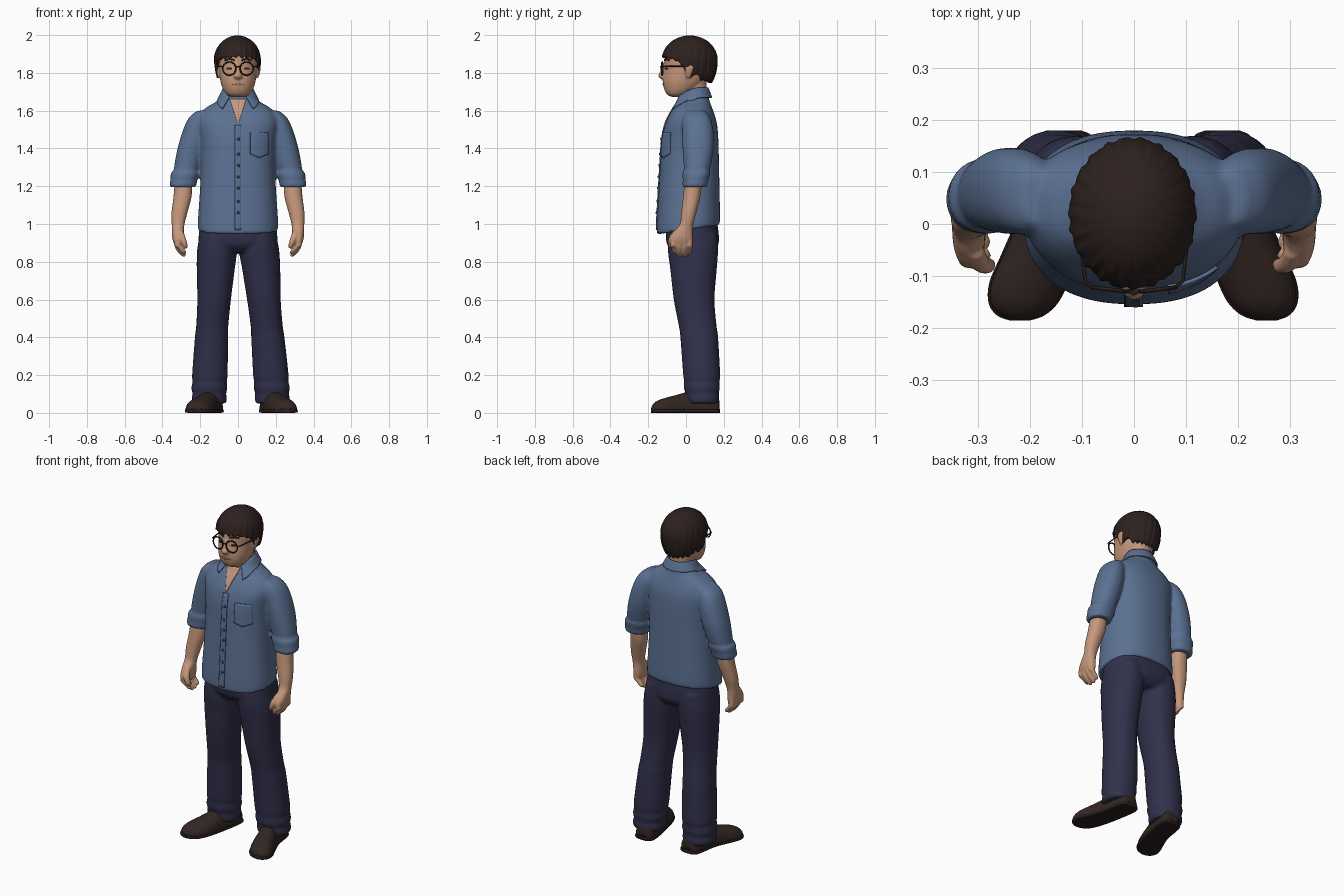
import bpy, bmesh, math
from mathutils import Vector
from mathutils.bvhtree import BVHTree

if "Cube" in bpy.data.objects:
    bpy.data.objects.remove(bpy.data.objects["Cube"])


def material(name, r, g, b):
    m = bpy.data.materials.new(name)
    m.diffuse_color = (r, g, b, 1)
    m.use_nodes = True
    m.node_tree.nodes["Principled BSDF"].inputs["Base Color"].default_value = m.diffuse_color
    return m


SHIRT = material("blue shirt", 0.105, 0.165, 0.29)
PANTS = material("navy cloth", 0.03, 0.03, 0.07)
SKIN = material("skin", 0.56, 0.31, 0.20)
HAIR = material("dark brown hair", 0.026, 0.015, 0.013)
SHOE = material("brown leather", 0.032, 0.019, 0.016)
FRAME = material("dark frame", 0.02, 0.013, 0.011)
BUTTON = material("dark blue", 0.03, 0.045, 0.09)
LIP = material("lip", 0.42, 0.20, 0.14)


def loft(bm, rings, axis='z', n=32, exp=2.2, sub=5, fix=None):
    """Closed skin over rings (cx, cy, cz, ra, rb), smoothed along its length."""
    fine = []
    for i in range(len(rings) - 1):
        p = [Vector(rings[min(max(j, 0), len(rings) - 1)]) for j in range(i - 1, i + 3)]
        for k in range(sub):
            t = k / sub
            fine.append(0.5 * (2 * p[1] + (p[2] - p[0]) * t + (2 * p[0] - 5 * p[1] + 4 * p[2] - p[3]) * t * t
                               + (3 * p[1] - p[0] - 3 * p[2] + p[3]) * t ** 3))
    fine.append(Vector(rings[-1]))
    loops = []
    for x, y, z, ra, rb in fine:
        loop = []
        for k in range(n):
            a = 2 * math.pi * k / n
            c, s = math.cos(a), math.sin(a)
            c = math.copysign(abs(c) ** (2 / exp), c) * ra
            s = math.copysign(abs(s) ** (2 / exp), s) * rb
            co = Vector((x + c, y + s, z) if axis == 'z' else (x + c, y, z + s))
            loop.append(bm.verts.new(fix(co) if fix else co))
        loops.append(loop)
    for a, b in zip(loops, loops[1:]):
        for k in range(n):
            bm.faces.new((a[k], a[(k + 1) % n], b[(k + 1) % n], b[k]))
    bm.faces.new(loops[0])
    bm.faces.new(loops[-1])


def finish(bm, name, mat, voxel=0, smooth=4, thick=0):
    bmesh.ops.recalc_face_normals(bm, faces=bm.faces)
    me = bpy.data.meshes.new(name)
    bm.to_mesh(me)
    bm.free()
    me.materials.append(mat)
    for p in me.polygons:
        p.use_smooth = True
    ob = bpy.data.objects.new(name, me)
    bpy.context.collection.objects.link(ob)
    if voxel:
        m = ob.modifiers.new("remesh", 'REMESH')
        m.mode, m.voxel_size, m.use_smooth_shade = 'VOXEL', voxel, True
        m = ob.modifiers.new("smooth", 'SMOOTH')
        m.factor, m.iterations = 0.5, smooth
    if thick:
        m = ob.modifiers.new("thickness", 'SOLIDIFY')
        m.thickness, m.offset = thick, 0
    return ob


def tree(ob):
    return BVHTree.FromObject(ob, bpy.context.evaluated_depsgraph_get())


def front(bvh, x, z, default=0.0):
    hit = bvh.ray_cast(Vector((x, -1, z)), Vector((0, 1, 0)))[0]
    return hit.y if hit else default


def grid(name, f, nu, nv, mat, thick):
    """Thin sheet from f(u, v) -> point."""
    bm = bmesh.new()
    g = [[bm.verts.new(f(i / nu, j / nv)) for j in range(nv + 1)] for i in range(nu + 1)]
    for i in range(nu):
        for j in range(nv):
            bm.faces.new((g[i][j], g[i + 1][j], g[i + 1][j + 1], g[i][j + 1]))
    return finish(bm, name, mat, thick=thick)


def patch(name, bvh, f, mat, off=0.003, nu=12, nv=16, thick=0.005):
    """Sheet f(u, v) -> (x, z) laid on the front of a body."""
    def place(u, v):
        x, z = f(u, v)
        return (x, front(bvh, x, z) - off, z)
    return grid(name, place, nu, nv, mat, thick)


def tube(name, pts, r, mat):
    cu = bpy.data.curves.new(name, 'CURVE')
    cu.dimensions, cu.bevel_depth, cu.bevel_resolution = '3D', r, 2
    s = cu.splines.new('POLY')
    s.points.add(len(pts) - 1)
    for p, co in zip(s.points, pts):
        p.co = (*co, 1)
    cu.materials.append(mat)
    ob = bpy.data.objects.new(name, cu)
    bpy.context.collection.objects.link(ob)


def mirrored(side, shift=lambda z: 0):
    return lambda p: Vector((p.x if side > 0 else -p.x + shift(p.z), p.y, p.z))


# shirt: torso and sleeves fused, with the hem dipping at the front
def hem(p):
    w = max(0, min(1, (1.2 - p.z) / 0.25))
    return Vector((p.x, p.y, p.z + (p.y + 0.155) * 0.15 * w))


bm = bmesh.new()
loft(bm, [(0, .012, .945, .213, .165), (0, .013, 1.0, .212, .167), (0, .017, 1.2, .2, .16),
          (0, .02, 1.35, .195, .154), (0, .022, 1.45, .2, .149), (0, .027, 1.53, .212, .137),
          (0, .032, 1.58, .2, .119), (0, .036, 1.615, .17, .102), (0, .04, 1.645, .12, .087),
          (0, .042, 1.68, .08, .075)], n=64, exp=2.35, fix=hem)
for side in (1, -1):
    loft(bm, [(.185, .05, 1.6, .03, .05), (.203, .055, 1.565, .055, .072), (.222, .062, 1.5, .068, .082),
              (.247, .064, 1.4, .073, .082), (.268, .06, 1.31, .069, .072), (.274, .057, 1.285, .066, .068),
              (.279, .055, 1.27, .076, .073), (.285, .051, 1.24, .073, .069), (.288, .05, 1.23, .07, .066),
              (.29, .048, 1.215, .072, .067), (.292, .046, 1.195, .067, .063)], fix=mirrored(side))
shirt = finish(bm, "shirt", SHIRT, 0.009, 4)

# trousers: hips and two legs fused, creased at the ankle
bm = bmesh.new()
loft(bm, [(0, .03, 1.04, .19, .13), (0, .033, .95, .207, .14), (0, .036, .89, .2, .135),
          (0, .04, .85, .12, .1)], n=48, exp=2.5)
for side in (1, -1):
    loft(bm, [(.11, .035, .95, .09, .13), (.113, .037, .86, .105, .133), (.124, .04, .75, .1, .122),
              (.137, .043, .6, .089, .108), (.152, .062, .46, .085, .1), (.158, .07, .4, .088, .1),
              (.174, .083, .2, .094, .098), (.176, .083, .17, .09, .093), (.179, .084, .13, .096, .095),
              (.18, .085, .105, .089, .088), (.182, .087, .075, .093, .09), (.182, .087, .05, .088, .086)],
         fix=mirrored(side, lambda z: 0.032 * max(0, 1 - z / .9)))
finish(bm, "trousers", PANTS, 0.009, 4)

# shoes with soles, turned outward
last = [(.17, .178, .03, .04), (.17, .165, .052, .08), (.175, .12, .06, .095), (.19, .03, .06, .1),
        (.215, -.05, .068, .08), (.237, -.11, .072, .064), (.248, -.15, .063, .05),
        (.253, -.174, .042, .032), (.255, -.184, .015, .012)]
for side, label in ((1, "left"), (-1, "right")):
    move = mirrored(side, lambda z: 0.035)
    bm = bmesh.new()
    loft(bm, [(x, y, .015, rx, h) for x, y, rx, h in last], 'y',
         fix=lambda p: move(Vector((p.x, p.y, max(p.z, .012)))))
    finish(bm, label + "_shoe", SHOE)
    bm = bmesh.new()
    loft(bm, [(x, y * 1.01, .01, rx + .004, .01) for x, y, rx, h in last], 'y', n=24, exp=5, fix=move)
    finish(bm, label + "_sole", FRAME)

# forearms and hands with curled fingers
for side, label in ((1, "left"), (-1, "right")):
    fix = mirrored(side)
    bm = bmesh.new()
    loft(bm, [(.288, .042, 1.25, .045, .045), (.293, .031, 1.15, .048, .046), (.31, .015, 1.06, .042, .04),
              (.317, .003, 1.0, .034, .036), (.318, -.012, .965, .032, .048), (.317, -.024, .925, .031, .06),
              (.315, -.025, .895, .024, .058), (.315, -.025, .885, .015, .05)], fix=fix)
    for y, tip in ((-.067, .848), (-.038, .832), (-.008, .832), (.018, .845)):
        loft(bm, [(.322, y, .92, .016, .016), (.319, y, .885, .018, .017), (.306, y * .95, tip + .025, .017, .016),
                  (.29, y * .9, tip + .006, .015, .014), (.286, y * .9, tip - .005, .007, .007)], n=12, fix=fix)
    loft(bm, [(.305, -.05, .965, .015, .015), (.296, -.074, .93, .018, .017), (.285, -.08, .9, .016, .016),
              (.278, -.078, .878, .012, .012), (.276, -.077, .87, .005, .005)], n=12, fix=fix)
    finish(bm, label + "_forearm_and_hand", SKIN, 0.0055, 3)

# head with neck, nose and ears
bm = bmesh.new()
loft(bm, [(0, -.045, 1.673, .035, .03), (0, -.045, 1.685, .06, .055), (0, -.028, 1.715, .08, .088),
          (0, -.01, 1.76, .094, .112), (0, .005, 1.82, .1, .12), (0, .01, 1.88, .104, .121),
          (0, .02, 1.94, .09, .105), (0, .02, 1.975, .05, .06)])
loft(bm, [(0, .05, 1.55, .064, .06), (0, .045, 1.66, .062, .06), (0, .04, 1.76, .065, .07)])
loft(bm, [(0, -.112, 1.85, .008, .008), (0, -.118, 1.81, .014, .017), (0, -.122, 1.79, .021, .024),
          (0, -.122, 1.777, .022, .022), (0, -.118, 1.767, .012, .012)], n=16)
for side in (1, -1):
    loft(bm, [(.1, .012, 1.775, .008, .01), (.104, .015, 1.8, .012, .02), (.106, .02, 1.83, .015, .026),
              (.104, .022, 1.848, .008, .015)], n=16, fix=mirrored(side))
head = finish(bm, "head", SKIN, 0.006, 3)
face = tree(head)

# facial details
for side in (1, -1):
    patch("eyebrow", face, lambda u, v: (side * (.02 + .05 * u), 1.862 + .006 * math.sin(3.1 * u) + .01 * v),
          HAIR, nv=2)
    patch("eye", face, lambda u, v: (side * (.031 + .03 * u), 1.823 + (v - .5) * .012 * math.sin(.3 + 2.5 * u)),
          HAIR, 0.001, 8, 4, 0.003)
patch("mouth", face, lambda u, v: (-.03 + .06 * u, 1.738 + (v - .5) * (.003 + .008 * math.sin(math.pi * u))),
      LIP, 0.001, 10, 4, 0.004)

# glasses
for side in (1, -1):
    bpy.ops.mesh.primitive_torus_add(location=(side * .046, -.126, 1.823), rotation=(math.pi / 2, 0, side * .12),
                                     major_radius=.035, minor_radius=.0038, major_segments=32, minor_segments=8)
    ob = bpy.context.object
    ob.name = "lens_rim"
    ob.data.materials.append(FRAME)
    bpy.ops.object.shade_smooth()
    tube("temple_arm", [(side * .08, -.121, 1.832), (side * .094, -.11, 1.835), (side * .108, .01, 1.835)], .0035, FRAME)
tube("glasses_bridge", [(-.012, -.128, 1.83), (0, -.134, 1.834), (.012, -.128, 1.83)], .0035, FRAME)

# hair: domed cap down to a hairline that varies around the head, with combed ridges
HAIRLINE = [(0, 1.885), (42, 1.88), (62, 1.865), (76, 1.835), (82, 1.785), (96, 1.775), (106, 1.8), (122, 1.765),
            (180, 1.75)]


def hairline(deg):
    for (a, za), (b, zb) in zip(HAIRLINE, HAIRLINE[1:]):
        if deg <= b:
            return za + (zb - za) * (deg - a) / (b - a)
    return HAIRLINE[-1][1]


def hair(u, v):
    a = (u * 2 - 1) * math.pi
    zl = hairline(abs(math.degrees(a))) + .005 * math.sin(23 * a)
    inward = 1.0 if v < .97 else .86
    t = min(v / .96, 1)
    rz = .128 if zl > 1.87 else .2
    end = math.acos(max(-1, min(1, (zl - 1.87) / rz)))
    ph = end * t
    r = math.sin(ph)
    z = 1.87 + math.cos(ph) * (.128 if math.cos(ph) > 0 else .2)
    k = inward * (1 + t * (.018 * math.sin(22 * a + 7 * t) + .012 * math.sin(37 * a - 5 * t)))
    return (-.003 + .122 * r * k * math.sin(a), .02 - .146 * r * k * math.cos(a), z)


ob = grid("hair", hair, 144, 32, HAIR, 0)
bm = bmesh.new()
bm.from_mesh(ob.data)
bmesh.ops.remove_doubles(bm, verts=bm.verts, dist=1e-5)
bmesh.ops.recalc_face_normals(bm, faces=bm.faces)
bm.to_mesh(ob.data)
bm.free()

# shirt details: open neck, placket, buttons, pocket
body = tree(shirt)
patch("open_neck", body, lambda u, v: ((u - .5) * .085 * v, 1.525 + .135 * v), SKIN)
patch("placket", body, lambda u, v: (-.017 + .034 * u, .968 + .555 * v), SHIRT, 0.003, 4, 40)
patch("placket_edge", body, lambda u, v: (-.019 + .003 * u, .968 + .555 * v), BUTTON, 0.003, 1, 40)
patch("chest_pocket", body, lambda u, v: (.065 + .095 * u, 1.485 - .115 * v - .02 * v * (1 - abs(2 * u - 1))),
      SHIRT, 0.004, 12, 12, 0.007)
for z in (1.45, 1.37, 1.31, 1.25, 1.19, 1.12, 1.06):
    bpy.ops.mesh.primitive_uv_sphere_add(segments=12, ring_count=8, radius=.008,
                                         location=(.003, front(body, .003, z) - .006, z))
    ob = bpy.context.object
    ob.name, ob.scale = "button", (1, .5, 1)
    ob.data.materials.append(BUTTON)
    bpy.ops.object.shade_smooth()


# collar: folded band around the neck ending in two points
def collar(u, v):
    s = 2 * u - 1
    a = math.radians(152 * s)
    w = max(0, (abs(s) * 152 - 80) / 72)
    top = Vector((.075 * math.sin(a), .045 + .07 * math.cos(a), 1.72 - .03 * w))
    b = a * .9
    low = Vector((.104 * math.sin(b) * (1 + .14 * w), .045 + (.09 + .04 * w) * math.cos(b), 1.668 - .058 * w))
    p = top.lerp(low, v)
    if w > 0 and v > 0:
        p.y = min(p.y, front(body, p.x, p.z, p.y) - .009)
    return p


grid("collar", collar, 48, 8, SHIRT, 0.009)
